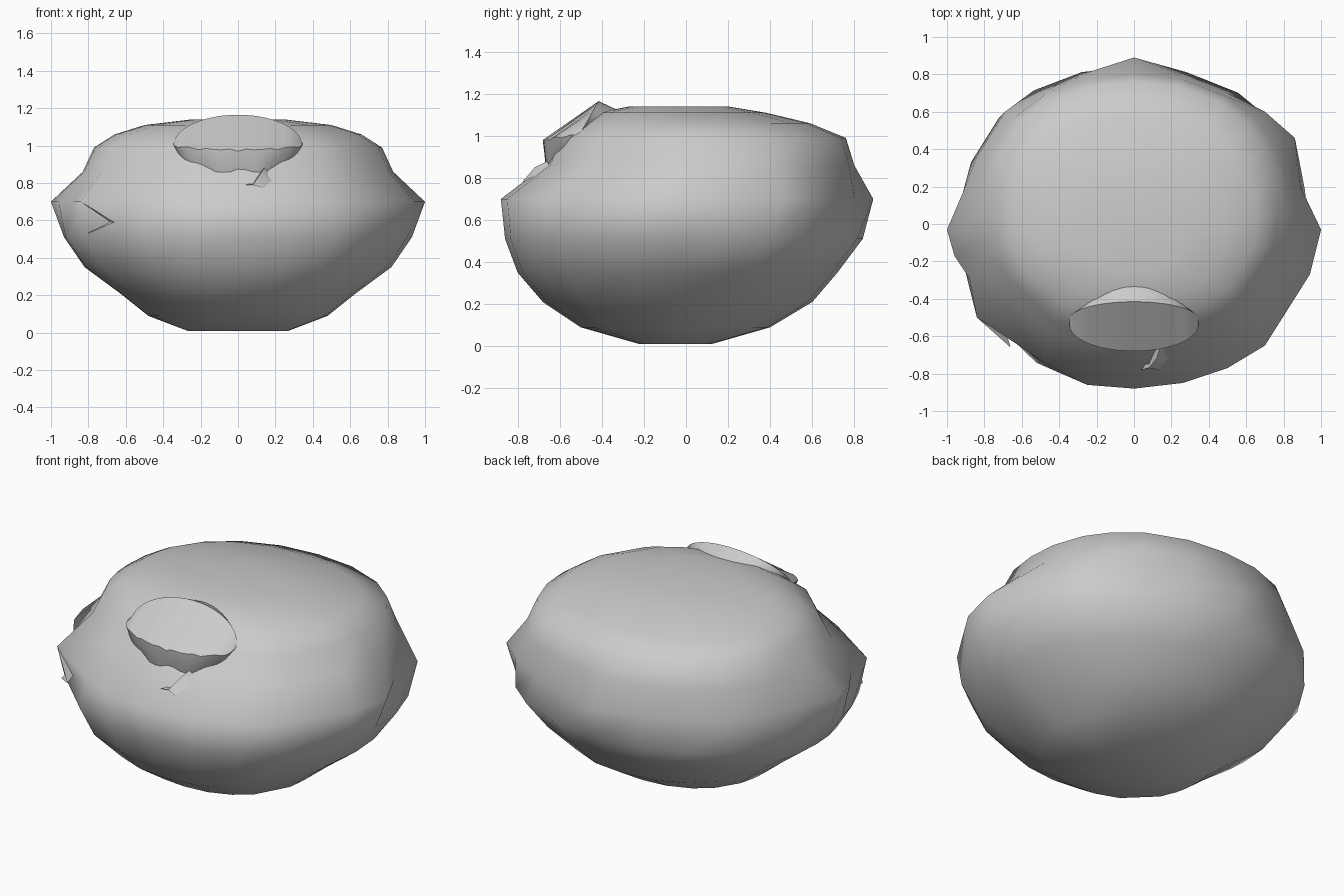
import bpy, bmesh, math

cube = bpy.data.objects.get("Cube")
if cube:
    bpy.data.objects.remove(cube, do_unlink=True)

grey = bpy.data.materials.new("stone grey")
grey.use_nodes = True
grey.diffuse_color = (0.6, 0.6, 0.6, 1)
grey.node_tree.nodes["Principled BSDF"].inputs["Base Color"].default_value = (0.6, 0.6, 0.6, 1)


def loft(name, rows, closed):
    """Skin consecutive rows of points; closed rows are capped with a fan."""
    bm = bmesh.new()
    grid = [[bm.verts.new(p) for p in row] for row in rows]
    n = len(rows[0])
    for a, b in zip(grid, grid[1:]):
        for i in range(n if closed else n - 1):
            j = (i + 1) % n
            bm.faces.new((a[i], a[j], b[j], b[i]))
    if closed:
        for ring in (grid[0], grid[-1]):
            face = bm.faces.new(ring)
            bmesh.ops.poke(bm, faces=[face])
    bmesh.ops.remove_doubles(bm, verts=bm.verts, dist=0.0005)
    bmesh.ops.recalc_face_normals(bm, faces=bm.faces)
    mesh = bpy.data.meshes.new(name)
    bm.to_mesh(mesh)
    bm.free()
    mesh.materials.append(grey)
    obj = bpy.data.objects.new(name, mesh)
    bpy.context.collection.objects.link(obj)
    return obj


def smooth(obj, angle):
    bpy.ops.object.select_all(action='DESELECT')
    obj.select_set(True)
    bpy.context.view_layer.objects.active = obj
    bpy.ops.object.shade_smooth_by_angle(angle=math.radians(angle))


# Irregular outline at the widest level, counter-clockwise from the +x tip
rim = [(1, -.03), (.89, .2), (.86, .46), (.7, .6), (.5, .7), (.25, .8),
       (0, .89), (-.25, .81), (-.48, .71), (-.69, .6), (-.84, .36), (-.91, .18),
       (-1, -.03), (-.96, -.17), (-.88, -.29), (-.84, -.5), (-.48, -.74),
       (-.25, -.86), (0, -.88), (.26, -.85), (.5, -.77), (.7, -.65), (.94, -.27)]

# Levels of the body: height, half width, front y, back y
levels = [(.01, .27, -.22, .12), (.09, .48, -.50, .40), (.21, .63, -.68, .60),
          (.35, .82, -.80, .72), (.51, .93, -.86, .84), (.70, 0, 0, 0),
          (.86, .83, -.67, .80), (.99, .77, -.61, .76), (1.06, .66, -.51, .59),
          (1.11, .50, -.42, .38), (1.14, .25, -.27, .20)]


def ring(z, w, front, back):
    if w == 0:
        return [(x, y, z) for x, y in rim]
    points = []
    for x, y in rim:
        a = math.atan2(y, x)
        c, s = math.cos(a), math.sin(a)
        r = (abs(c) ** 2.2 + abs(s) ** 2.2) ** (-1 / 2.2)
        points.append((w * r * c, (front + back) / 2 + (back - front) / 2 * r * s, z))
    return points


body = loft("stone_body", [ring(*level) for level in levels], True)
smooth(body, 75)

# Raised brow: back slope, slanted face, scalloped edge and ragged lower lip
back_row, top_row, edge_row, lip_row, root_row = [], [], [], [], []
steps = 24
for i in range(steps + 1):
    t = -math.cos(math.pi * i / steps)
    arc = math.sqrt(max(0, 1 - t * t))
    x = .345 * t
    wave = .012 * abs(math.sin(t * 10))
    rag = .025 * math.sin(t * 9 + 1) * arc
    back_row.append((x * .8, -.50 + .18 * arc, .99 + .13 * arc))
    top_row.append((x, -.51 + .095 * arc, 1.0 + .165 * arc))
    edge_row.append((x, -.54 - .14 * arc, 1.0 - .03 * arc + wave))
    lip_row.append((x * .92, -.53 - .14 * arc, .96 - .09 * arc + rag))
    root_row.append((x * .80, -.52 - .13 * arc, .91 - .09 * arc + rag))
brow = loft("brow", [back_row, top_row, edge_row, lip_row, root_row], False)
smooth(brow, 35)

# Small hooked flap below the brow
flap = loft("flap", [[(.20, -.64, .83), (.14, -.66, .88), (.09, -.64, .83)],
                     [(.18, -.72, .81), (.12, -.72, .85), (.08, -.72, .80)],
                     [(.13, -.78, .775), (.08, -.77, .79), (.04, -.78, .79)]], False)
smooth(flap, 40)

# Pointed fin on the -x front corner
fin = loft("corner_fin", [[(-.84, -.50, .70), (-.80, -.30, .72)],
                          [(-.66, -.66, .59), (-.72, -.45, .60)],
                          [(-.80, -.52, .53), (-.80, -.35, .55)]], False)
smooth(fin, 30)
